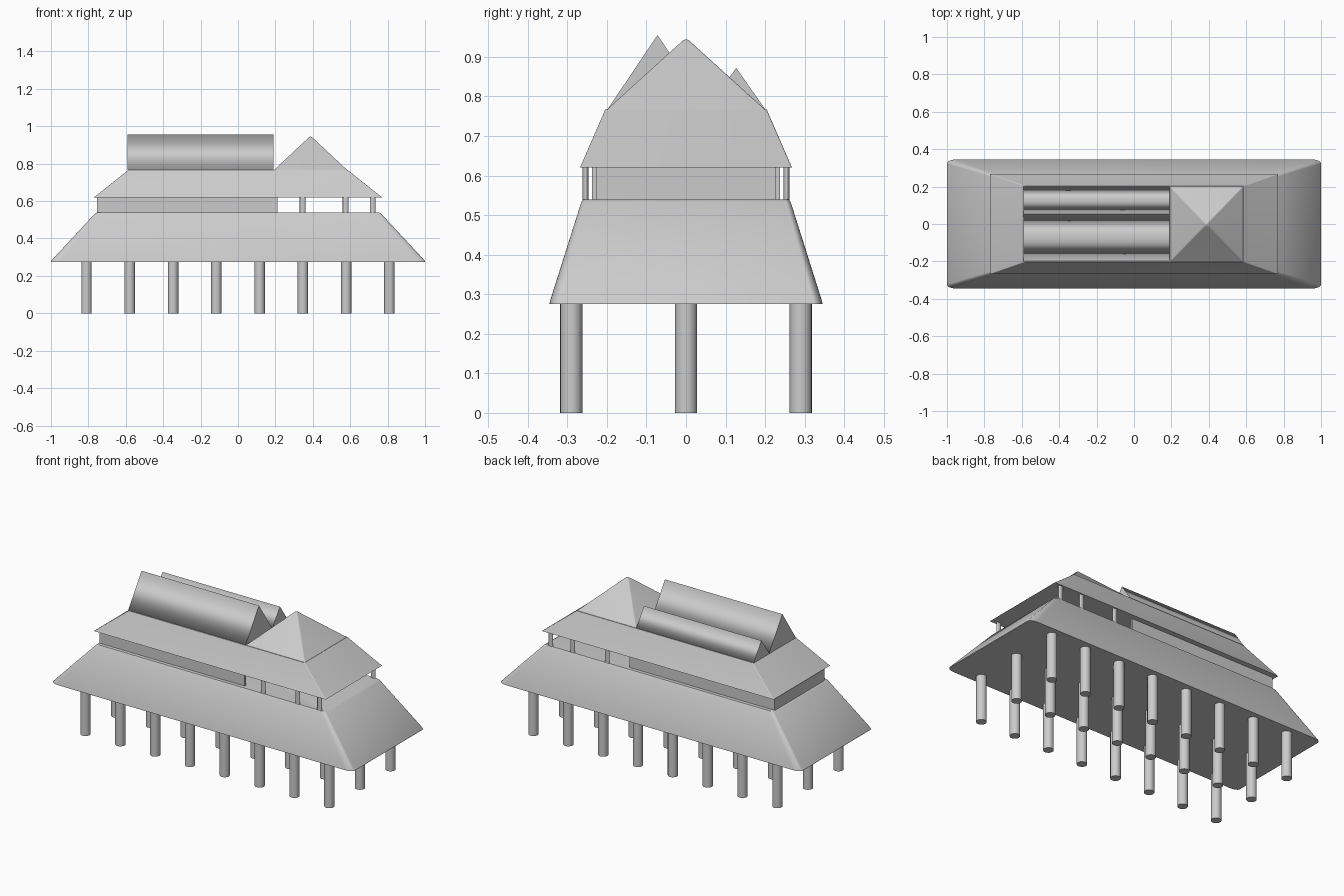
import bpy, bmesh, math

if "Cube" in bpy.data.objects:
    bpy.data.objects.remove(bpy.data.objects["Cube"])


def finish(name, bm, angle=None):
    bmesh.ops.recalc_face_normals(bm, faces=bm.faces[:])
    mesh = bpy.data.meshes.new(name)
    bm.to_mesh(mesh)
    bm.free()
    ob = bpy.data.objects.new(name, mesh)
    bpy.context.collection.objects.link(ob)
    if angle is not None:
        bpy.ops.object.select_all(action='DESELECT')
        ob.select_set(True)
        bpy.context.view_layer.objects.active = ob
        bpy.ops.object.shade_smooth_by_angle(angle=math.radians(angle))
    return ob


def ring(bm, hx, hy, z, rx, ry, seg=6):
    """Rectangle with elliptical corners."""
    verts = []
    for k, (sx, sy) in enumerate([(1, 1), (-1, 1), (-1, -1), (1, -1)]):
        for i in range(seg + 1):
            a = math.pi / 2 * (k + i / seg)
            verts.append(bm.verts.new((sx * (hx - rx) + rx * math.cos(a),
                                       sy * (hy - ry) + ry * math.sin(a), z)))
    return verts


def loft(name, sections):
    bm = bmesh.new()
    rings = [ring(bm, *s) for s in sections]
    for a, b in zip(rings, rings[1:]):
        for i in range(len(a)):
            j = (i + 1) % len(a)
            bm.faces.new((a[i], a[j], b[j], b[i]))
    bm.faces.new(rings[0])
    bm.faces.new(rings[-1])
    return finish(name, bm, 35)


def post(name, x, y, z0, z1, rx, ry):
    bm = bmesh.new()
    bmesh.ops.create_cone(bm, cap_ends=True, segments=24, radius1=1, radius2=1, depth=1)
    bmesh.ops.scale(bm, vec=(rx, ry, z1 - z0), verts=bm.verts[:])
    bmesh.ops.translate(bm, vec=(x, y, (z0 + z1) / 2), verts=bm.verts[:])
    finish(name, bm, 40)


def extrude(name, profile, offset):
    bm = bmesh.new()
    face = bm.faces.new([bm.verts.new(p) for p in profile])
    new = bmesh.ops.extrude_face_region(bm, geom=[face])['geom']
    bmesh.ops.translate(bm, vec=offset,
                        verts=[v for v in new if isinstance(v, bmesh.types.BMVert)])
    # extrude_face_region drops the starting cap only when told to; restore if absent
    bmesh.ops.holes_fill(bm, edges=[e for e in bm.edges if e.is_boundary], sides=0)
    return finish(name, bm)


def ridge_prism(name, y0, yc, y1, top):
    ob = extrude(name, [(-0.59, y0, 0.765), (-0.59, y1, 0.765), (-0.59, yc, top)],
                 (0.78, 0, 0))
    # soft shading across the slopes, crisp gable ends
    for p in ob.data.polygons:
        p.use_smooth = abs(p.normal.x) < 0.9


# stilts under the building
for i in range(8):
    for j in (-1, 0, 1):
        post("stilt", -0.81 + i * 0.2314, j * 0.29, 0, 0.28, 0.028, 0.028)

# lower sloped body with softened corners
loft("lower_body", [(1.0, 0.345, 0.275, 0.05, 0.022),
                    (0.998, 0.344, 0.282, 0.05, 0.022),
                    (0.766, 0.265, 0.532, 0.025, 0.012),
                    (0.752, 0.259, 0.54, 0.02, 0.01)])

# upper storey wall, open at the right end
t, w, xl, xr = 0.0125, 0.237, -0.755, 0.21
extrude("upper_wall", [(xr, -w, 0.538), (xl, -w, 0.538), (xl, w, 0.538), (xr, w, 0.538),
                       (xr, w - t, 0.538), (xl + t, w - t, 0.538),
                       (xl + t, t - w, 0.538), (xr, t - w, 0.538)], (0, 0, 0.084))

# veranda posts
for x in (0.345, 0.575, 0.72):
    for s in (-1, 1):
        post("veranda_post", x, s * 0.254, 0.537, 0.622, 0.015, 0.0075)

# upper sloped roof
loft("upper_roof", [(0.77, 0.268, 0.62, 0.006, 0.004),
                    (0.585, 0.204, 0.767, 0.006, 0.004)])

# twin ridge roofs
ridge_prism("front_ridge_roof", -0.2, -0.072, 0.056, 0.955)
ridge_prism("back_ridge_roof", 0.05, 0.127, 0.202, 0.872)

# pyramid roof with a slightly blunt tip
pyramid = loft("pyramid_roof", [(0.197, 0.202, 0.765, 0.004, 0.004),
                                (0.016, 0.016, 0.934, 0.006, 0.006),
                                (0.008, 0.008, 0.941, 0.004, 0.004),
                                (0.002, 0.002, 0.944, 0.001, 0.001)])
pyramid.location.x = 0.388
